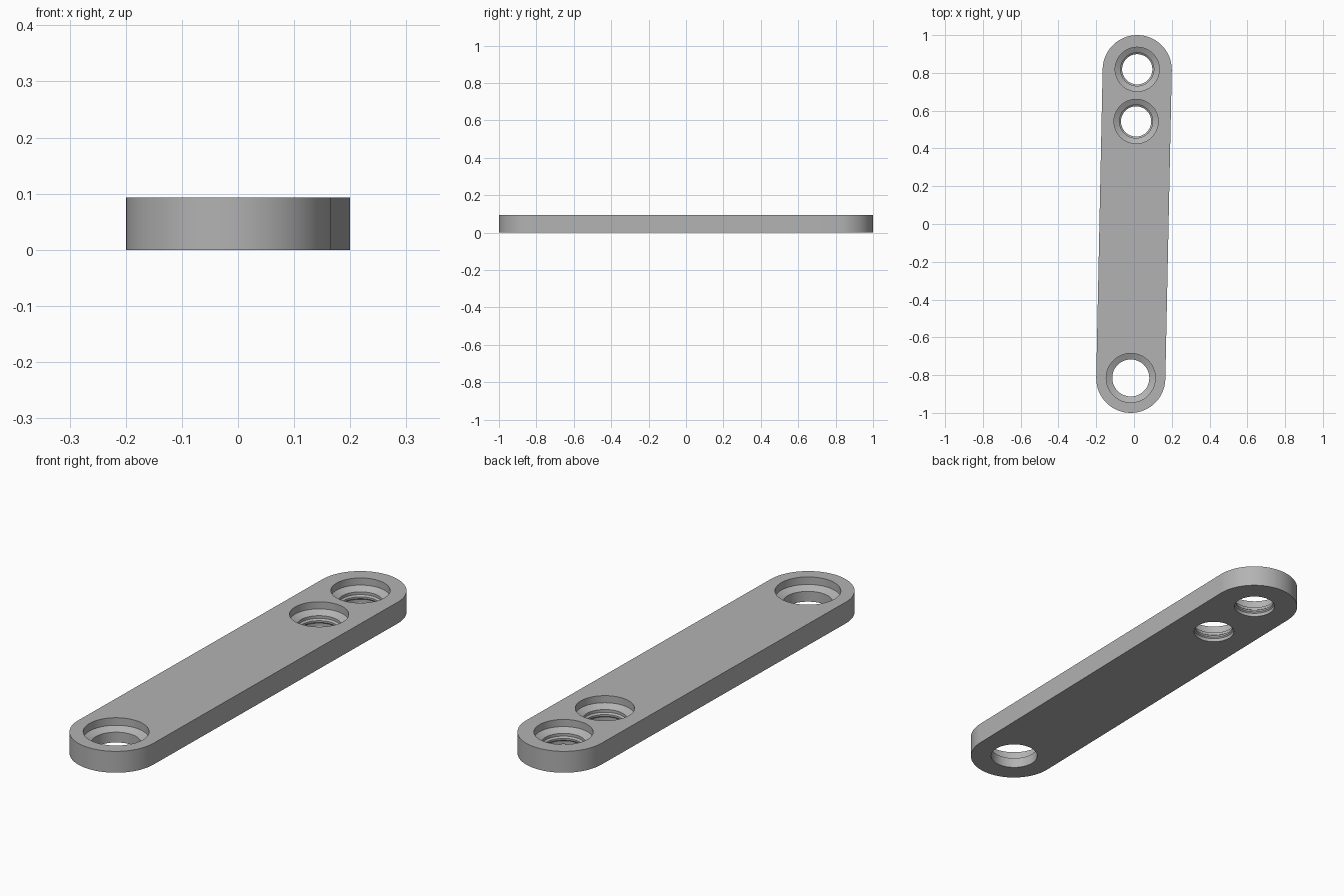
import bpy, bmesh, math

old = bpy.data.objects.get("Cube")
if old:
    bpy.data.objects.remove(old, do_unlink=True)

HEIGHT = 0.093
END_X, END_Y, END_R = 0.017, 0.817, 0.183

gray = bpy.data.materials.new("plain gray")
gray.use_nodes = True
gray.diffuse_color = (0.45, 0.45, 0.45, 1)
gray.node_tree.nodes["Principled BSDF"].inputs["Base Color"].default_value = (0.45, 0.45, 0.45, 1)


def finish(name, bm):
    bmesh.ops.recalc_face_normals(bm, faces=bm.faces)
    mesh = bpy.data.meshes.new(name)
    bm.to_mesh(mesh)
    bm.free()
    mesh.materials.append(gray)
    obj = bpy.data.objects.new(name, mesh)
    bpy.context.collection.objects.link(obj)
    return obj


def lathe_cutter(name, x, y, profile, sides=64):
    """Solid of revolution from (radius, z) pairs, bottom to top."""
    bm = bmesh.new()
    rings = [[bm.verts.new((x + r * math.cos(i * math.tau / sides),
                            y + r * math.sin(i * math.tau / sides), z))
              for i in range(sides)] for r, z in profile]
    for low, high in zip(rings, rings[1:]):
        for i in range(sides):
            j = (i + 1) % sides
            bm.faces.new((low[i], low[j], high[j], high[i]))
    bm.faces.new(rings[0])
    bm.faces.new(rings[-1])
    obj = finish(name, bm)
    obj.hide_render = True
    return obj


# Rounded bar, slightly turned about the vertical axis
bm = bmesh.new()
tilt = math.atan2(END_X, END_Y)
outline = []
for sign, start in ((1, 0), (-1, math.pi)):
    for i in range(41):
        a = start - tilt + math.pi * i / 40
        outline.append(bm.verts.new((sign * END_X + END_R * math.cos(a),
                                     sign * END_Y + END_R * math.sin(a), 0)))
base = bm.faces.new(outline)
top = bmesh.ops.extrude_face_region(bm, geom=[base])["geom"]
bmesh.ops.translate(bm, vec=(0, 0, HEIGHT),
                    verts=[v for v in top if isinstance(v, bmesh.types.BMVert)])
bar = finish("link_bar", bm)

# Stepped bores: wide mouth, conical seat, narrow through hole
wide = [(0.098, -0.02), (0.098, 0.045), (0.13, 0.06), (0.13, 0.12)]
ridged = [(0.085, -0.02), (0.085, 0.015), (0.08, 0.02), (0.08, 0.028),
          (0.088, 0.034), (0.088, 0.046), (0.117, 0.062), (0.117, 0.12)]
cutters = [lathe_cutter("wide_bore_cutter", -END_X, -0.815, wide),
           lathe_cutter("end_bore_cutter", END_X, 0.819, ridged),
           lathe_cutter("inner_bore_cutter", 0.011, 0.543, ridged)]

bpy.context.view_layer.objects.active = bar
for cutter in cutters:
    mod = bar.modifiers.new(cutter.name, "BOOLEAN")
    mod.operation = "DIFFERENCE"
    mod.solver = "EXACT"
    mod.object = cutter
    bpy.ops.object.modifier_apply(modifier=mod.name)
for cutter in cutters:
    bpy.data.objects.remove(cutter, do_unlink=True)

bpy.ops.object.select_all(action="DESELECT")
bar.select_set(True)
bpy.ops.object.shade_smooth_by_angle(angle=math.radians(25))
